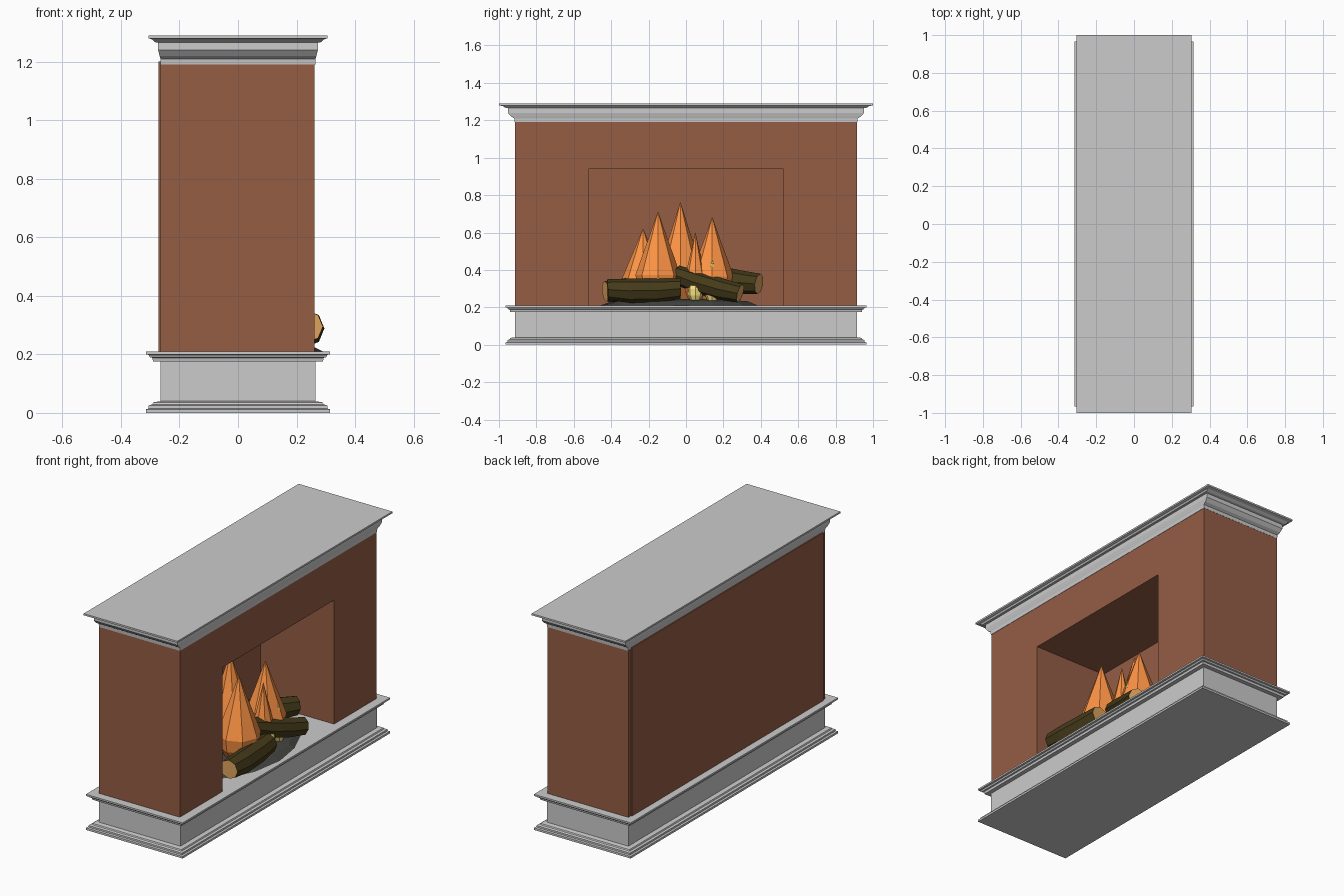
import bpy, bmesh, math, random
from mathutils import Vector

if "Cube" in bpy.data.objects:
    bpy.data.objects.remove(bpy.data.objects["Cube"])

random.seed(4)


def material(name, rgb):
    m = bpy.data.materials.new(name)
    m.diffuse_color = (*rgb, 1)
    m.use_nodes = True
    m.node_tree.nodes["Principled BSDF"].inputs["Base Color"].default_value = m.diffuse_color
    return m


BRICK = material("brick", (0.30, 0.11, 0.06))
FLAME = material("flame", (1.0, 0.30, 0.06))
CORE = material("flame_core", (1.0, 0.80, 0.22))
BARK = material("bark", (0.06, 0.043, 0.01))
CUT = material("cut_wood", (0.75, 0.38, 0.11))
ASH = material("ash", (0.06, 0.06, 0.055))


def loft(name, rings, mats=(), cap_mat=0):
    """Skin a list of equal-length point rings and close both ends."""
    bm = bmesh.new()
    vs = [[bm.verts.new(p) for p in ring] for ring in rings]
    n = len(vs[0])
    for a, b in zip(vs, vs[1:]):
        for i in range(n):
            j = (i + 1) % n
            bm.faces.new((a[i], a[j], b[j], b[i]))
    for ring in (vs[0], vs[-1]):
        bm.faces.new(ring).material_index = cap_mat
    bmesh.ops.recalc_face_normals(bm, faces=bm.faces)
    me = bpy.data.meshes.new(name)
    bm.to_mesh(me)
    bm.free()
    for m in mats:
        me.materials.append(m)
    ob = bpy.data.objects.new(name, me)
    bpy.context.collection.objects.link(ob)
    return ob


def moulding(name, levels):
    """Stack of rectangles given as (half x, half y, z)."""
    return loft(name, [[(-x, -y, z), (x, -y, z), (x, y, z), (-x, y, z)]
                       for x, y, z in levels])


def prism(name, yz, x0, x1):
    """Brick shape: a y-z outline extruded along x."""
    return loft(name, [[(x, y, z) for y, z in yz] for x in (x0, x1)], [BRICK])


def rect(h, z0, z1):
    return [(-h, z0), (h, z0), (h, z1), (-h, z1)]


# Stepped hearth plinth
steps = [(0.05, 0), (0.05, 0.012), (0.04, 0.015), (0.04, 0.025), (0.028, 0.029),
         (0.025, 0.036), (0, 0.04), (0, 0.175), (0.025, 0.175), (0.028, 0.188),
         (0.036, 0.19), (0.04, 0.198), (0.05, 0.2), (0.05, 0.21)]
moulding("hearth_base", [(0.265 + o, 0.915 + o, z) for o, z in steps])

# Crown moulding and mantel shelf
moulding("mantel", [(0.264, 0.916, 1.19), (0.265, 0.918, 1.21), (0.268, 0.935, 1.22),
                    (0.273, 0.952, 1.24), (0.273, 0.952, 1.265), (0.285, 0.965, 1.267),
                    (0.292, 0.98, 1.276), (0.305, 1.0, 1.28), (0.305, 1.0, 1.29)])

# Brick surround with opening, its back wall and the thin rear panel
prism("brick_surround", [(-0.915, 0.21), (-0.52, 0.21), (-0.52, 0.94), (0.52, 0.94),
                         (0.52, 0.21), (0.915, 0.21), (0.915, 1.19), (-0.915, 1.19)],
      -0.265, 0.262)
prism("firebox_back", rect(0.52, 0.21, 0.94), -0.265, -0.216)
prism("rear_panel", rect(0.89, 0.21, 1.2), -0.272, -0.265)


def disc(cx, cy, z, rx, ry, n, jitter=0.0):
    pts = []
    for i in range(n):
        a = 2 * math.pi * i / n
        k = 1 + random.uniform(-jitter, jitter)
        pts.append((cx + rx * k * math.cos(a), cy + ry * k * math.sin(a), z))
    return pts


# Ash bed
loft("ash_bed", [disc(0.03, -0.03, z, 0.27 * s, 0.44 * s, 14, 0.05)
                 for z, s in ((0.209, 1.0), (0.232, 0.82), (0.245, 0.45))], [ASH])


# Logs: eight-sided, slightly bent, with pale cut ends
def log(name, a, b, r):
    a, b = Vector(a), Vector(b)
    d = (b - a).normalized()
    u = d.cross(Vector((0, 0, 1))).normalized()
    w = u.cross(d)
    rings = []
    for t, k in ((0, 0.92), (0.3, 1.08), (0.7, 1.05), (1, 0.92)):
        c = a.lerp(b, t) + w * (-0.008 if 0 < t < 1 else 0)
        rings.append([c + (u * math.cos(i * math.pi / 4) + w * math.sin(i * math.pi / 4)) * r * k
                      for i in range(8)])
    loft(name, rings, [BARK, CUT], cap_mat=1)


log("log_front_left", (0.235, -0.42, 0.295), (0.22, -0.03, 0.30), 0.06)
log("log_front_right", (0.11, -0.05, 0.375), (0.22, 0.29, 0.275), 0.055)
log("log_back_right", (-0.04, 0.08, 0.38), (0.10, 0.39, 0.325), 0.06)
log("log_back_left", (0.06, -0.43, 0.285), (-0.07, -0.08, 0.33), 0.06)


# Flames: eight-sided teardrops with a bright core breaking through the front
def teardrop(name, x, y, z0, z1, r, mat):
    shape = ((0, 0.55), (0.15, 0.92), (0.3, 1.0), (0.5, 0.72), (0.72, 0.4), (1, 0.015))
    loft(name, [disc(x, y, z0 + (z1 - z0) * t, r * k, r * k, 8) for t, k in shape], [mat])


flames = [(-0.03, -0.23, 0.62, 0.115), (0.11, -0.15, 0.71, 0.12), (-0.03, -0.03, 0.76, 0.12),
          (0.13, 0.05, 0.60, 0.06), (0.08, 0.14, 0.68, 0.115)]
for i, (x, y, top, r) in enumerate(flames, 1):
    teardrop(f"flame_{i}", x, y, 0.23, top, r, FLAME)
    if i in (2, 4, 5):
        teardrop(f"flame_core_{i}", x + r - 0.03, y, 0.23, 0.46, 0.042, CORE)
